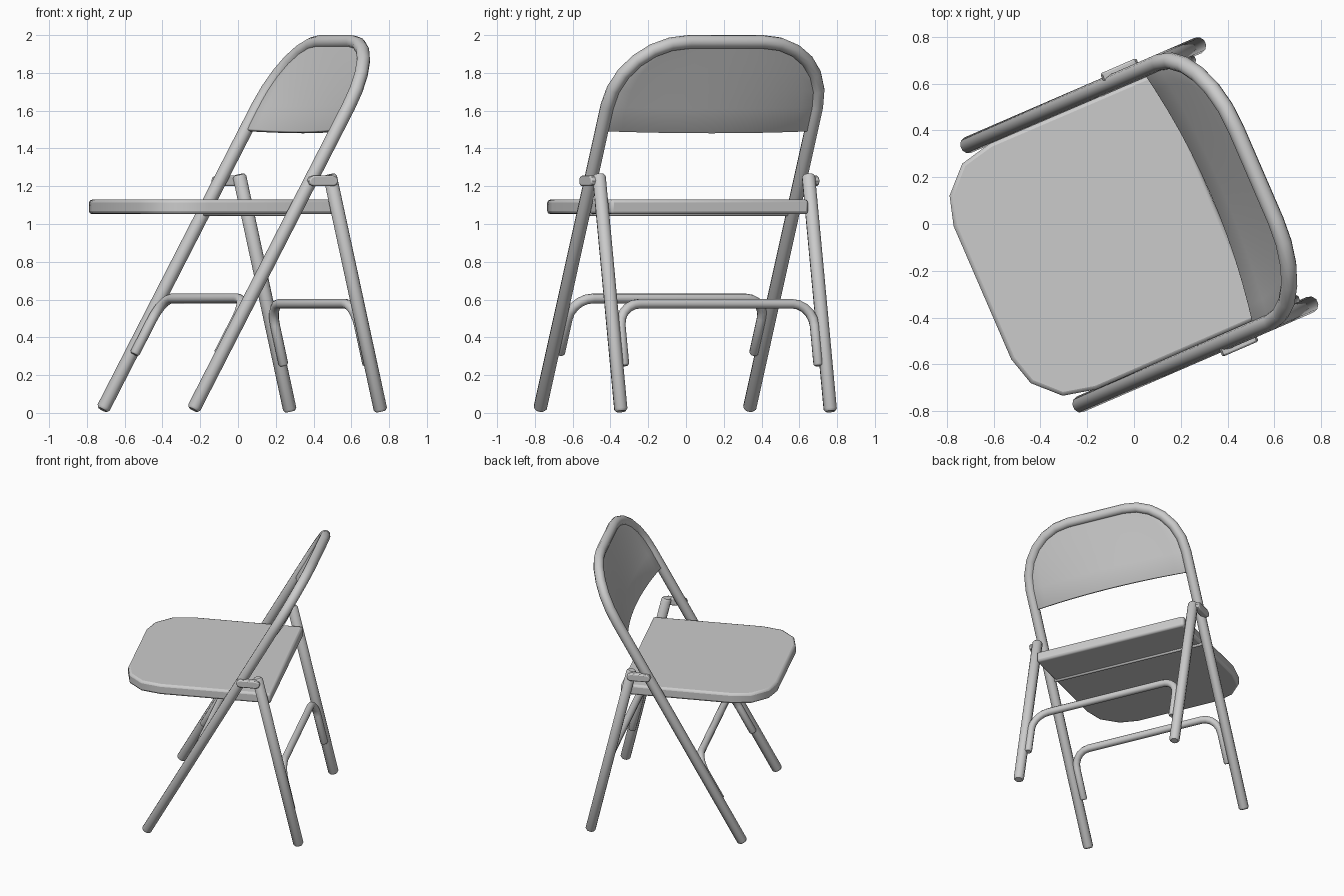
import bpy, bmesh, math
from mathutils import Vector

if "Cube" in bpy.data.objects:
    bpy.data.objects.remove(bpy.data.objects["Cube"])

# The whole chair is turned about z: local x = sideways, local y = backwards
TURN = math.radians(-66.6)
SHIFT = (0.005, -0.011, 0)
HALF = 0.604                       # half spacing of the legs


def place(ob, angle=35):
    ob.rotation_euler = (0, 0, TURN)
    ob.location = SHIFT
    if ob.type == 'MESH':
        bpy.ops.object.select_all(action='DESELECT')
        ob.select_set(True)
        bpy.context.view_layer.objects.active = ob
        bpy.ops.object.shade_smooth_by_angle(angle=math.radians(angle))
    return ob


def tube(name, pts, r):
    """Round tube along points, with slightly rounded ends."""
    pts = [Vector(p) for p in pts]
    e = r * 0.35
    a = pts[0] + (pts[1] - pts[0]).normalized() * e
    b = pts[-1] + (pts[-2] - pts[-1]).normalized() * e
    pts = [pts[0], a] + pts[1:-1] + [b, pts[-1]]
    cu = bpy.data.curves.new(name, 'CURVE')
    cu.dimensions = '3D'
    cu.bevel_depth = r
    cu.bevel_resolution = 3
    cu.use_fill_caps = True
    sp = cu.splines.new('POLY')
    sp.points.add(len(pts) - 1)
    for i, p in enumerate(pts):
        sp.points[i].co = (*p, 1)
        sp.points[i].radius = 0.72 if i in (0, len(pts) - 1) else 1
    ob = bpy.data.objects.new(name, cu)
    bpy.context.collection.objects.link(ob)
    return place(ob)


def front_y(z):
    return -0.535 + 0.5585 * z


def back_y(z):
    return 0.559 - 0.235 * z


def u_path(half, z0, z1, r, yfun, n):
    """Upside-down U lying in the slanted plane of a leg pair."""
    c = 1 / math.hypot(1, yfun(1) - yfun(0))
    side = [(half, z0)]
    for i in range(n + 1):
        a = math.pi / 2 * i / n
        side.append((half - r + r * math.cos(a), z1 - (r - r * math.sin(a)) * c))
    full = side + [(-x, z) for x, z in reversed(side)]
    return [(x, yfun(z), z) for x, z in full]


def mesh_object(name, bm):
    bmesh.ops.recalc_face_normals(bm, faces=bm.faces)
    me = bpy.data.meshes.new(name)
    bm.to_mesh(me)
    bm.free()
    ob = bpy.data.objects.new(name, me)
    bpy.context.collection.objects.link(ob)
    return ob


def slab(name, outline, axis_fn, thick, bevel, segs=2):
    """Extruded outline with bevelled edges."""
    bm = bmesh.new()
    f = bm.faces.new([bm.verts.new(axis_fn(*p)) for p in outline])
    res = bmesh.ops.extrude_face_region(bm, geom=[f])
    vs = [v for v in res['geom'] if isinstance(v, bmesh.types.BMVert)]
    bmesh.ops.translate(bm, verts=vs, vec=thick)
    ob = mesh_object(name, bm)
    m = ob.modifiers.new('bevel', 'BEVEL')
    m.width, m.segments, m.limit_method = bevel, segs, 'ANGLE'
    m.angle_limit = math.radians(60)
    return place(ob)


# Front legs and back frame: one bent tube
R, TOP = 0.39, 1.964
tube('front_leg_frame', u_path(HALF, 0.017, TOP, R, front_y, 6), 0.036)

# Back legs and pivot brackets
for s, side in ((-1, 'left'), (1, 'right')):
    tube('back_leg_' + side, [(s * HALF, back_y(0.008), 0.008),
                              (s * HALF, back_y(1.262), 1.262)], 0.036)
    ring = []
    for cx, a0 in ((0.262, -90), (0.15, 90)):
        for k in range(5):
            a = math.radians(a0 + 45 * k)
            ring.append((cx + 0.028 * math.cos(a), 1.228 + 0.028 * math.sin(a)))
    slab('pivot_bracket_' + side, ring,
         lambda y, z, s=s: (s * 0.615, y, z), (s * 0.045, 0, 0), 0.008)

# Stretchers between the leg pairs
tube('front_stretcher', u_path(0.559, 0.31, 0.606, 0.12, front_y, 5), 0.026)
tube('back_stretcher', u_path(0.559, 0.25, 0.578, 0.12, back_y, 5), 0.026)

# Seat with clipped round front corners, and the rod beneath it
half = [(0.57, 0.35), (0.573, -0.43), (0.541, -0.572), (0.437, -0.676), (0.31, -0.712)]
outline = half + [(-x, y) for x, y in reversed(half)]
slab('seat', outline, lambda x, y: (x, y, 1.052), (0, 0, 0.077), 0.016)
tube('seat_rod', [(-HALF, front_y(1.055), 1.055), (HALF, front_y(1.055), 1.055)], 0.014)

# Backrest panel filling the arch, bowed backwards at its lower edge
c = 1 / math.hypot(1, 0.5585)
zb = 1.495
rows = [(HALF, zb)]
for i in range(7):
    a = math.pi / 2 * i / 6
    rows.append((HALF - R + R * math.cos(a), TOP - (R - R * math.sin(a)) * c))
cols = 12
bm = bmesh.new()
grid = []
for w, z in rows:
    fade = 1 - (z - zb) / (TOP - zb)
    row = []
    for j in range(cols + 1):
        f = 2 * j / cols - 1
        bow = 0.06 * fade * (1 - f * f)
        row.append(bm.verts.new((w * f, front_y(z) + bow, z - bow * 0.2)))
    grid.append(row)
for r0, r1 in zip(grid, grid[1:]):
    for j in range(cols):
        bm.faces.new((r0[j], r0[j + 1], r1[j + 1], r1[j]))
panel = mesh_object('backrest_panel', bm)
m = panel.modifiers.new('thickness', 'SOLIDIFY')
m.thickness, m.offset = 0.024, 0
m = panel.modifiers.new('bevel', 'BEVEL')
m.width, m.segments = 0.006, 2
m.limit_method, m.angle_limit = 'ANGLE', math.radians(60)
place(panel)
